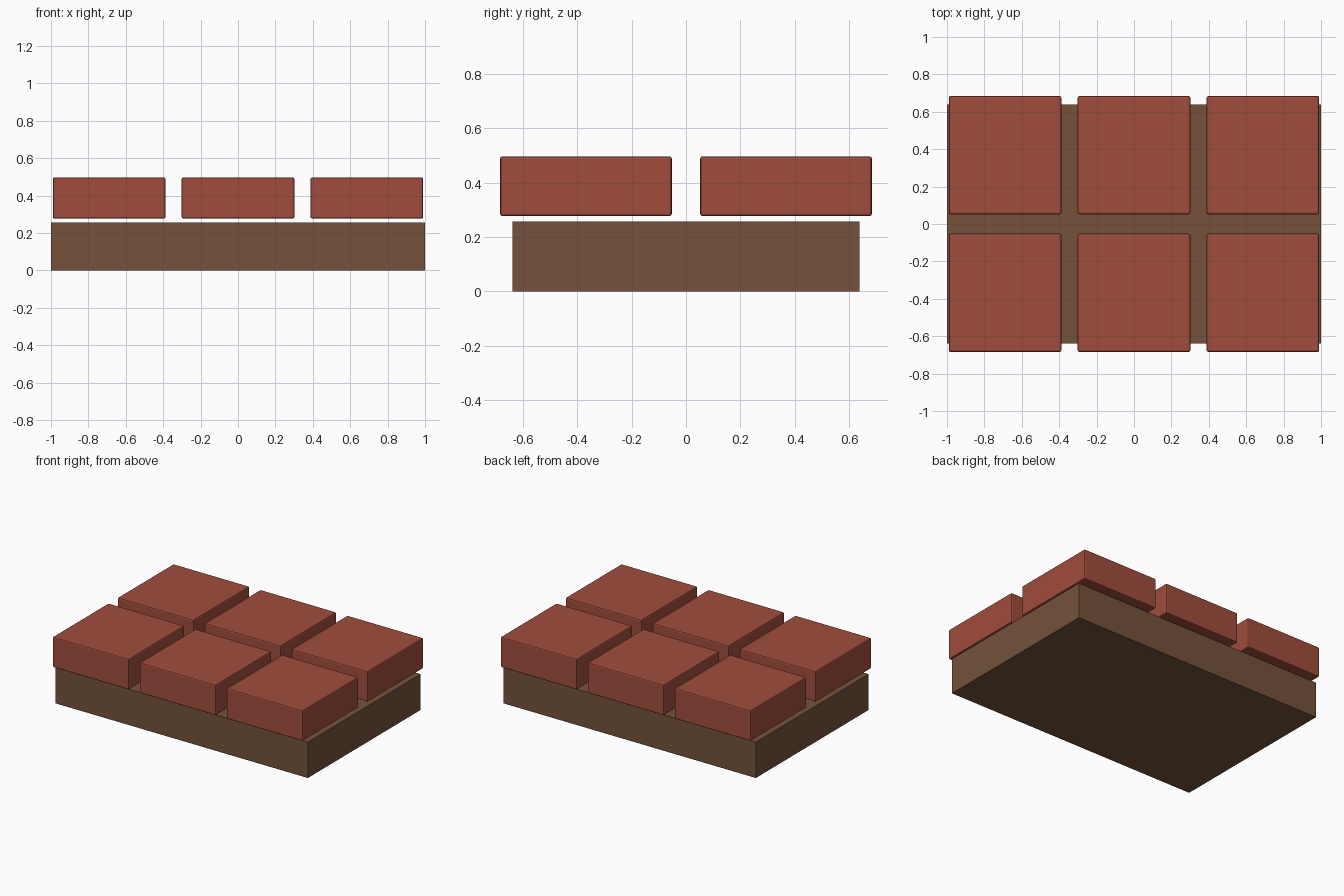
import bpy

if "Cube" in bpy.data.objects:
    bpy.data.objects.remove(bpy.data.objects["Cube"])


def material(name, color):
    mat = bpy.data.materials.new(name)
    mat.diffuse_color = (*color, 1.0)
    mat.use_nodes = True
    mat.node_tree.nodes["Principled BSDF"].inputs["Base Color"].default_value = mat.diffuse_color
    return mat


def box(name, center, size, mat, bevel=0.0):
    bpy.ops.mesh.primitive_cube_add(size=1, location=center)
    obj = bpy.context.object
    obj.name = name
    obj.scale = size
    bpy.ops.object.transform_apply(location=False, rotation=False, scale=True)
    obj.data.materials.append(mat)
    if bevel:
        mod = obj.modifiers.new("edge_bevel", 'BEVEL')
        mod.width = bevel
        mod.segments = 2
    return obj


brown = material("earth_brown", (0.178, 0.084, 0.044))
brick_red = material("brick_red", (0.352, 0.074, 0.045))

# Bedding slab
box("base_slab", (0, 0, 0.1285), (2.0, 1.276, 0.257), brown)

# Two rows of three bricks, hovering just above the slab
for row, y in enumerate((-0.368, 0.368)):
    for col, x in enumerate((-0.689, 0.0, 0.689)):
        box(f"brick_{row + 1}_{col + 1}", (x, y, 0.387),
            (0.602, 0.632, 0.22), brick_red, bevel=0.009)
